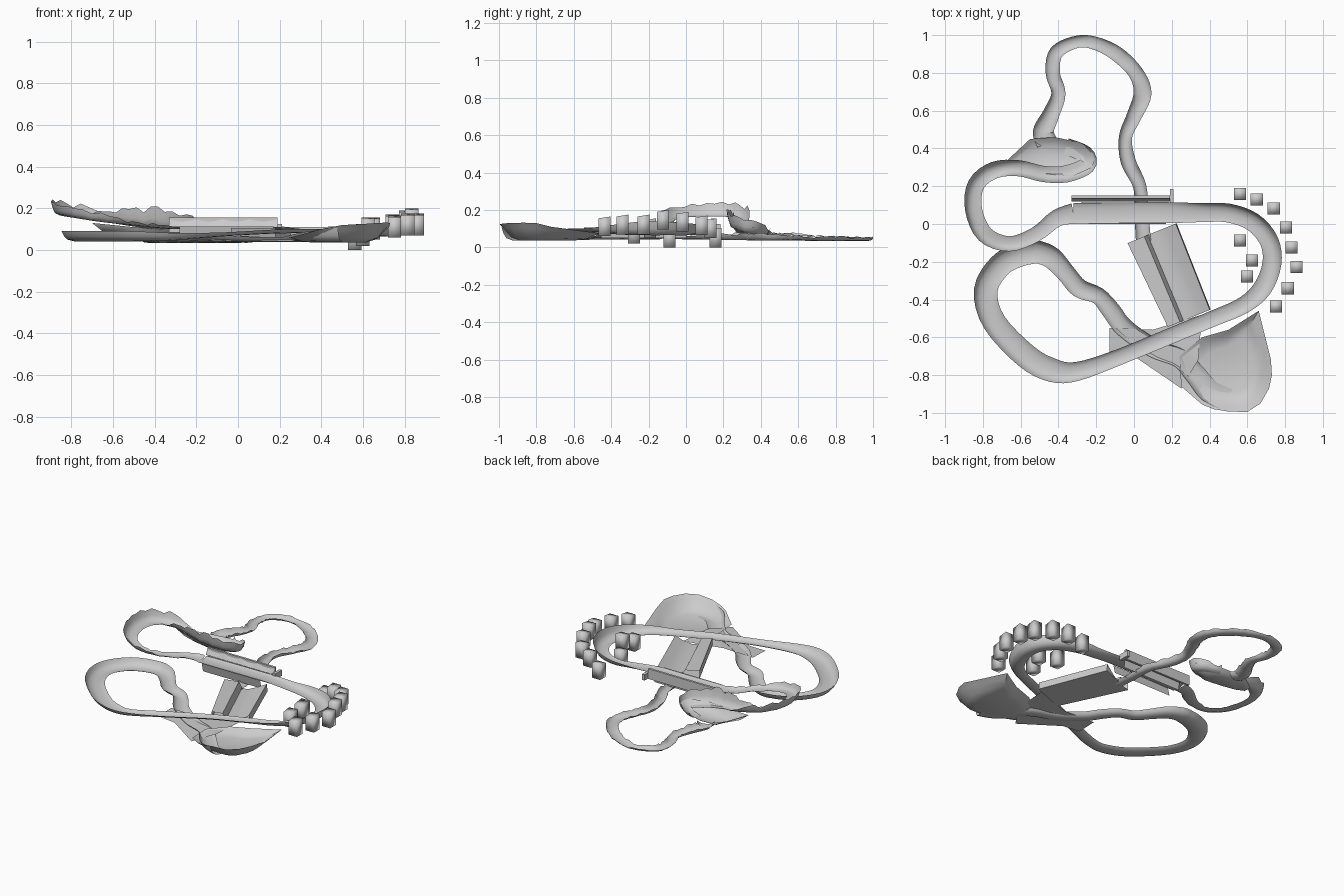
import bpy, bmesh, math, random
from mathutils import Vector

random.seed(4)
grey = bpy.data.materials.new("plain_grey")
grey.diffuse_color = (0.6, 0.6, 0.6, 1)


def make(name, verts, faces, angle=40):
    me = bpy.data.meshes.new(name)
    me.from_pydata(verts, [], faces)
    me.materials.append(grey)
    ob = bpy.data.objects.new(name, me)
    bpy.context.collection.objects.link(ob)
    bm = bmesh.new()
    bm.from_mesh(me)
    bmesh.ops.recalc_face_normals(bm, faces=bm.faces)
    up = sum(f.normal.z * f.calc_area() for f in bm.faces)
    if up < -1e-5:
        bmesh.ops.reverse_faces(bm, faces=bm.faces)
    bm.to_mesh(me)
    bm.free()
    if angle:
        bpy.context.view_layer.objects.active = ob
        ob.select_set(True)
        bpy.ops.object.shade_smooth_by_angle(angle=math.radians(angle))
        ob.select_set(False)
    return ob


def spline(pts, steps):
    """Catmull-Rom through rows of any length."""
    out = []
    n = len(pts)
    for i in range(n - 1):
        a, b, c, d = (pts[max(0, min(n - 1, i + k))] for k in (-1, 0, 1, 2))
        for s in range(steps):
            t = s / steps
            out.append([0.5 * (2*q + (r - p)*t + (2*p - 5*q + 4*r - s4)*t*t
                               + (3*q - p - 3*r + s4)*t**3)
                        for p, q, r, s4 in zip(a, b, c, d)])
    return out + [list(pts[-1])]


def trough(name, pts, steps=4, rough=0.0):
    """Sweep a dished road; rows are x, y, floor z, width, left rim, right rim."""
    rows = spline(pts, steps)
    us = (-1, -0.93, -0.78, -0.55, 0, 0.55, 0.78, 0.93, 1)
    verts, faces, m = [], [], len(us)
    for i, (x, y, z, w, hl, hr) in enumerate(rows):
        a, b = rows[max(0, i - 1)], rows[min(len(rows) - 1, i + 1)]
        t = Vector((b[0] - a[0], b[1] - a[1])).normalized()
        jl, jr = random.uniform(-rough, rough), random.uniform(-rough, rough)
        jl, jr = jl*min(1, hl/.025), jr*min(1, hr/.025)
        for u in us:
            h = (hr + jr) if u > 0 else (hl + jl)
            verts.append((x + t.y*u*w/2, y - t.x*u*w/2, z + h*abs(u)**3))
    for i in range(len(rows) - 1):
        for j in range(m - 1):
            k = i*m + j
            faces.append((k, k + 1, k + m + 1, k + m))
    return make(name, verts, faces)


def bowl(name, rim, centre, floor, levels):
    """Dished ground: rim rows x, y, z; levels are (scale, share of rim height)."""
    verts, faces, n = [], [], len(rim)
    for s, k in levels:
        for x, y, z in rim:
            verts.append((centre[0] + (x - centre[0])*s,
                          centre[1] + (y - centre[1])*s, floor + (z - floor)*k))
    for l in range(len(levels) - 1):
        for i in range(n):
            j = (i + 1) % n
            faces.append((l*n + i, l*n + j, (l + 1)*n + j, (l + 1)*n + i))
    faces.append(tuple(range((len(levels) - 1)*n, len(levels)*n)))
    return make(name, verts, faces, 60)


def box(name, x0, x1, y0, y1, z0, z1, tilt=0.0, angle=0):
    v = [(x, y, z + (tilt if z == z1 and y == y1 else 0))
         for z in (z0, z1) for x, y in ((x0, y0), (x1, y0), (x1, y1), (x0, y1))]
    f = [(0, 3, 2, 1), (4, 5, 6, 7)] + [(i, (i+1) % 4, (i+1) % 4 + 4, i + 4) for i in range(4)]
    return make(name, v, f, angle)


# Main road: straight, banked right bend, diagonal and banked left bend
trough("main_road", [
    (-.32, .055, .10, .11, .01, .01), (0, .06, .10, .11, .01, .01),
    (.2, .06, .10, .11, .012, .01), (.36, .06, .085, .10, .025, .01),
    (.5, .058, .07, .10, .045, .01), (.63, .01, .065, .10, .06, .01),
    (.715, -.09, .065, .10, .07, .01), (.73, -.21, .065, .10, .075, .01),
    (.68, -.34, .068, .10, .055, .01), (.58, -.43, .075, .09, .035, .01),
    (.42, -.5, .08, .085, .02, .01), (.2, -.59, .08, .085, .02, .01),
    (-.08, -.705, .065, .085, .02, .015), (-.3, -.78, .047, .10, .035, .015),
    (-.43, -.775, .043, .125, .045, .015), (-.57, -.70, .042, .13, .05, .015),
    (-.74, -.52, .042, .125, .05, .015), (-.785, -.35, .042, .125, .05, .015),
    (-.71, -.22, .042, .125, .05, .015), (-.61, -.165, .042, .125, .048, .015),
    (-.52, -.148, .042, .12, .045, .015)])
# Winding lower road that passes under the diagonal
trough("lower_road", [
    (-.555, -.15, .042, .12, .045, .015), (-.51, -.148, .042, .12, .045, .015),
    (-.435, -.18, .042, .115, .04, .02), (-.36, -.26, .042, .10, .035, .025),
    (-.29, -.34, .042, .10, .03, .03), (-.19, -.38, .042, .09, .03, .03),
    (-.12, -.46, .042, .10, .03, .03), (-.05, -.55, .04, .10, .03, .03),
    (.1, -.655, .038, .10, .025, .025), (.24, -.71, .038, .10, .02, .025),
    (.32, -.79, .038, .11, .012, .04), (.40, -.885, .038, .12, .005, .055),
    (.5, -.93, .038, .12, .0, .07)])
# Southern hollow and its side slopes
bowl("south_hollow", [
    (.24, -.7, .06), (.25, -.86, .06), (.36, -.955, .09), (.42, -.98, .105), (.5, -.993, .12),
    (.6, -.995, .125), (.67, -.95, .13), (.715, -.87, .132), (.73, -.80, .13),
    (.725, -.72, .11), (.66, -.46, .075), (.5, -.56, .08), (.36, -.6, .07)],
    (.48, -.76), .037, ((1, 1), (.9, .7), (.75, .2), (.55, 0)))
make("south_slope", [(-.13, -.55, .05), (-.13, -.69, .045), (0, -.7, .04), (.25, -.87, .04),
                     (.34, -.72, .06), (.36, -.48, .06), (.1, -.56, .05)],
     [(0, 1, 2, 6), (2, 3, 4, 6), (6, 4, 5)], 0)

# Wide ramp from the hollow to the straight: offset across, near and far, and height
A, B = Vector((.105, -.045)), Vector((.29, -.50))
along = (B - A).normalized()
side = Vector((-along.y, along.x))
prof = [(.125, .12, .10), (.13, .125, .05), (-.15, -.12, .05), (-.15, -.12, .105),
        (-.055, -.05, .098), (-.035, -.03, .055), (0, .01, .05), (.06, .07, .07)]
verts = []
for e, P in enumerate((A, B)):
    for u0, u1, z in prof:
        q = P + side*(u0, u1)[e]
        verts.append((q.x, q.y, z))
n = len(prof)
make("ramp", verts, [(i, (i+1) % n, (i+1) % n + n, i + n) for i in range(n)])

# Northern winding gully
trough("north_gully", [
    (.05, -.09, .045, .08, .02, .02), (.04, .05, .042, .075, .025, .025),
    (.03, .2, .04, .07, .03, .03), (-.03, .33, .038, .08, .035, .035),
    (-.045, .46, .036, .07, .03, .03), (0, .57, .036, .08, .025, .025),
    (.045, .69, .035, .095, .022, .022), (.01, .8, .035, .08, .02, .02),
    (-.09, .9, .034, .08, .018, .018), (-.2, .955, .034, .07, .018, .018),
    (-.3, .965, .034, .065, .018, .018), (-.41, .91, .034, .075, .02, .018),
    (-.43, .80, .035, .075, .022, .022), (-.40, .69, .036, .075, .025, .025),
    (-.44, .58, .04, .09, .03, .03), (-.48, .49, .045, .11, .03, .03),
    (-.46, .43, .05, .11, .02, .02)], 5, .008)

# Hill road climbing from the straight and dropping into the hollow
trough("hill_road", [
    (-.32, .055, .10, .11, .01, .01), (-.41, .03, .108, .09, .012, .01),
    (-.52, -.055, .12, .08, .015, .01), (-.66, -.105, .135, .08, .03, .005),
    (-.79, -.055, .155, .09, .05, .005), (-.85, .08, .165, .09, .065, .0),
    (-.835, .21, .165, .09, .07, .0), (-.74, .285, .15, .09, .06, .02),
    (-.61, .295, .13, .085, .03, .055), (-.48, .265, .11, .085, .01, .08),
    (-.36, .265, .095, .09, .0, .10), (-.25, .31, .08, .09, .0, .07),
    (-.26, .37, .07, .09, .0, .05), (-.36, .41, .06, .09, .0, .03)], 4, .015)
bowl("north_hollow", [
    (-.7, .31, .13), (-.55, .45, .075), (-.42, .46, .08), (-.28, .43, .1), (-.205, .36, .11),
    (-.22, .3, .11), (-.33, .25, .11), (-.5, .27, .11)],
    (-.42, .36), .055, ((1, 1), (.8, .4), (.5, 0)))

# Straight foundation walls and stands
make("straight_walls", [(x, y, z) for x in (-.28, .17)
     for y, z in ((.015, .05), (.0, .112), (.115, .112), (.105, .05))],
     [(0, 4, 5, 1), (2, 6, 7, 3)], 0)
for i in range(4):
    x0 = -.33 + i*.13
    box("stand_back", x0, x0 + .13, .135, .15, .085, .155)
    # sagging seat bank between two dividers
    arc = [(x0 + .13*k/6, .118 + .02*r, .112 + .042*r - .012*math.sin(math.pi*k/6)*r)
           for r in (0, 1) for k in range(7)]
    make("stand_seats", arc, [(k, k + 1, k + 8, k + 7) for k in range(6)])
box("stand_end_post", .19, .21, .11, .185, .085, .125)

# Blocks around the right bend: x, y, base z
blocks = [(.557, .158, .0), (.646, .13, .05), (.736, .083, .065), (.8, -.018, .085),
          (.83, -.124, .095), (.857, -.228, .07), (.81, -.34, .07), (.747, -.437, .06),
          (.557, -.087, .0), (.62, -.193, .05), (.594, -.277, .02)]
for x, y, z in blocks:
    box("bend_block", x - .028, x + .036, y - .032, y + .032, z, z + .095, .01, 120)
